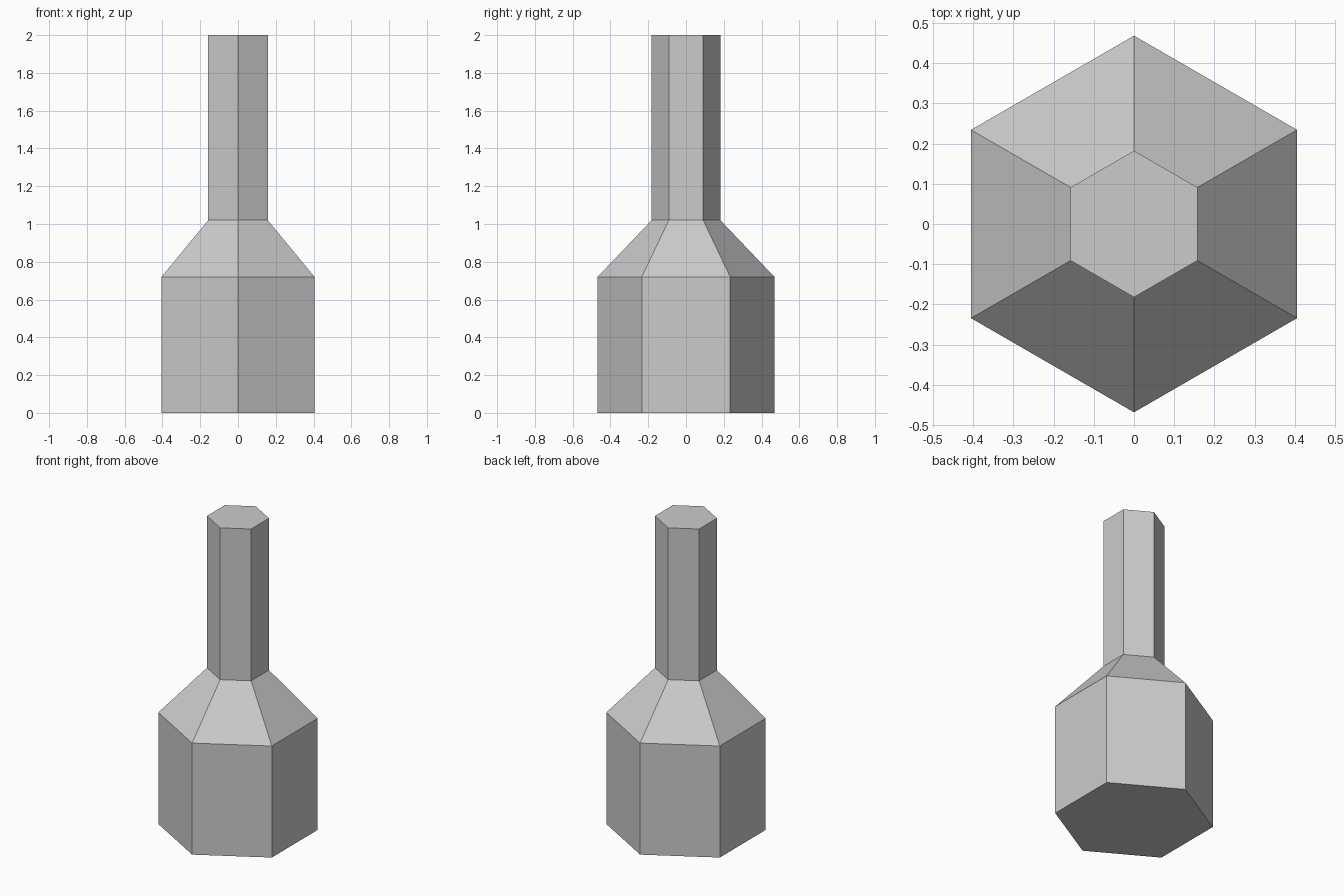
import bpy, bmesh
from math import sin, cos, pi

if "Cube" in bpy.data.objects:
    bpy.data.objects.remove(bpy.data.objects["Cube"])

SIDES = 6
# (radius, height) profile: base, shoulder, neck foot, neck top
PROFILE = [(0.468, 0.0), (0.468, 0.72), (0.182, 1.02), (0.182, 2.0)]


def lathe(name, profile, sides):
    bm = bmesh.new()
    # one ring of corners per profile point, first corner on +y
    rings = [[bm.verts.new((r * sin(2 * pi * i / sides), r * cos(2 * pi * i / sides), z))
              for i in range(sides)] for r, z in profile]
    for low, high in zip(rings, rings[1:]):
        for i in range(sides):
            j = (i + 1) % sides
            bm.faces.new((low[i], low[j], high[j], high[i]))
    # flat caps
    bm.faces.new(rings[0])
    bm.faces.new(rings[-1])
    bmesh.ops.recalc_face_normals(bm, faces=bm.faces)
    mesh = bpy.data.meshes.new(name)
    bm.to_mesh(mesh)
    bm.free()
    obj = bpy.data.objects.new(name, mesh)
    bpy.context.collection.objects.link(obj)
    return obj


# Hexagonal bottle: body, sloped shoulder and neck in one closed shell
lathe("bottle", PROFILE, SIDES)
